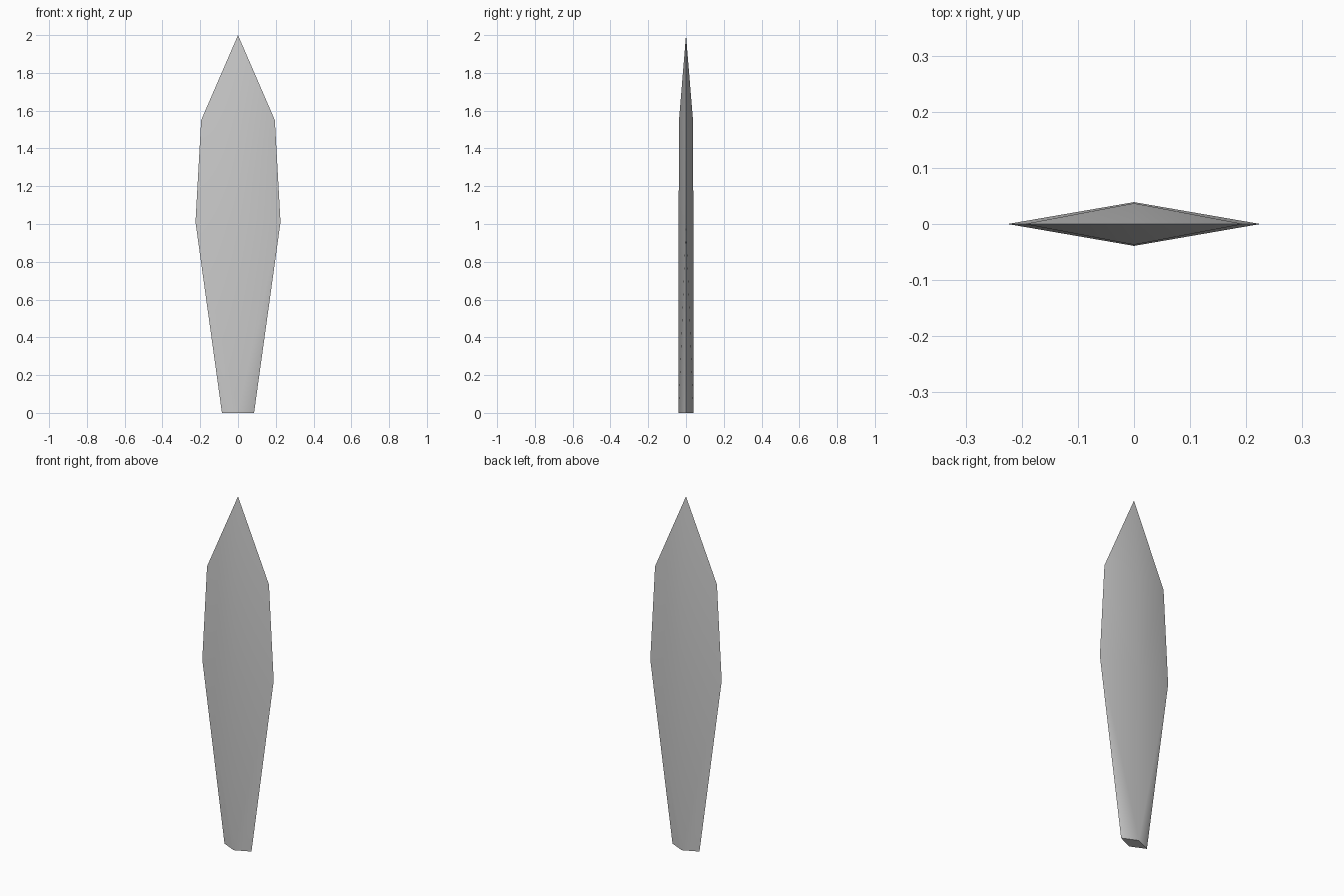
import bpy, bmesh, math

if "Cube" in bpy.data.objects:
    bpy.data.objects.remove(bpy.data.objects["Cube"])

# Diamond cross-sections up the blade: (height, half width, half thickness)
sections = [(0.0, 0.085, 0.039), (1.01, 0.225, 0.039), (1.55, 0.195, 0.037)]

bm = bmesh.new()
rings = []
for z, w, t in sections:
    rings.append([bm.verts.new(p) for p in ((w, 0, z), (0, t, z), (-w, 0, z), (0, -t, z))])
tip = bm.verts.new((0, 0, 2.0))

# Sides, split from the lower ridge point to the upper edge point
for lo, hi in zip(rings, rings[1:]):
    for i in range(4):
        j = (i + 1) % 4
        edge, ridge = (i, j) if i % 2 == 0 else (j, i)
        bm.faces.new((lo[ridge], hi[edge], lo[edge]))
        bm.faces.new((lo[ridge], hi[ridge], hi[edge]))

# Point and base cap
for i in range(4):
    bm.faces.new((rings[-1][i], rings[-1][(i + 1) % 4], tip))
bm.faces.new(rings[0][::-1])
bmesh.ops.recalc_face_normals(bm, faces=bm.faces)

mesh = bpy.data.meshes.new("blade")
bm.to_mesh(mesh)
bm.free()
blade = bpy.data.objects.new("blade", mesh)
bpy.context.collection.objects.link(blade)

# Soft central ridge, sharp cutting edges
bpy.context.view_layer.objects.active = blade
blade.select_set(True)
bpy.ops.object.shade_smooth_by_angle(angle=math.radians(60))
